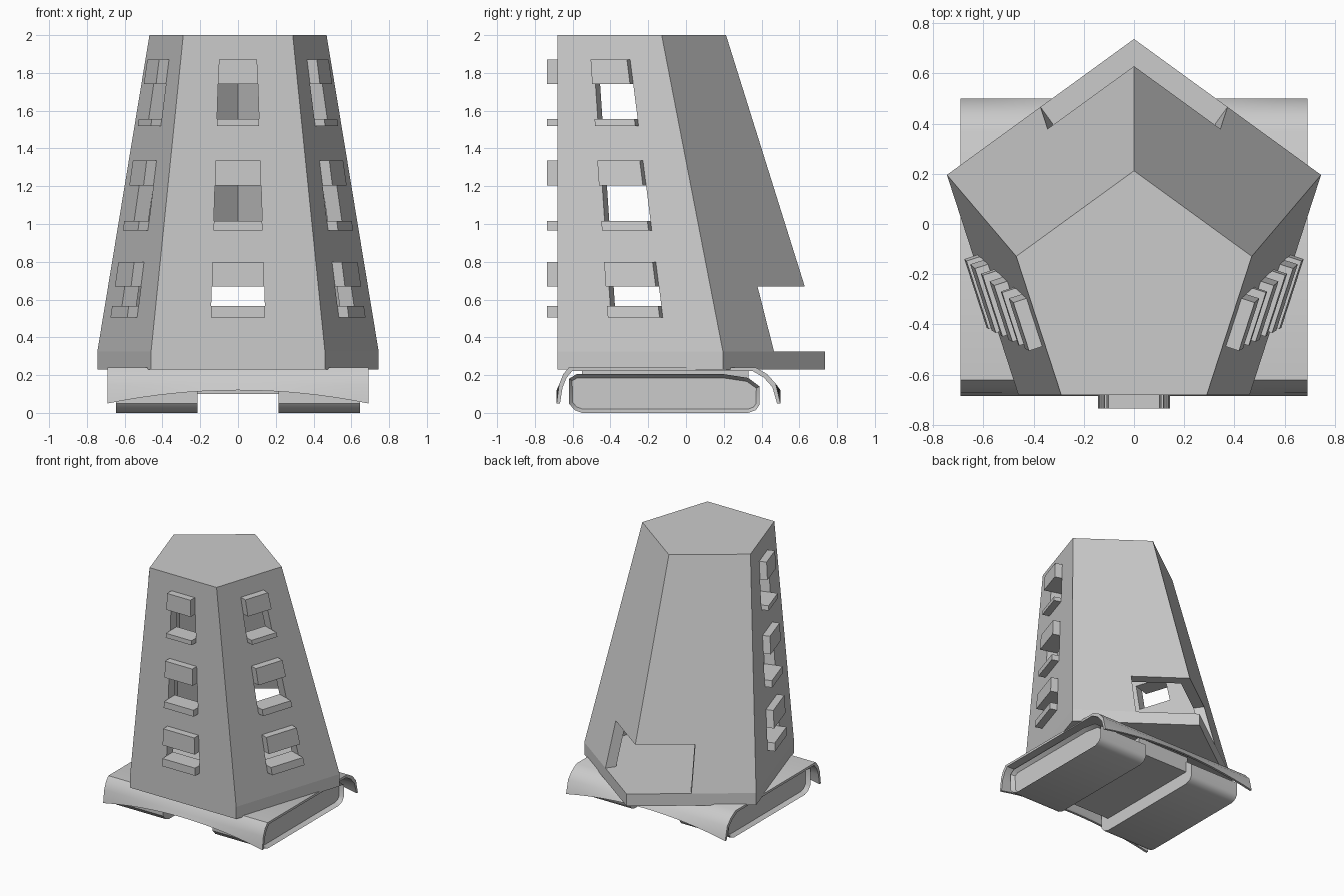
import bpy, bmesh
from math import cos, sin, radians

if "Cube" in bpy.data.objects:
    bpy.data.objects.remove(bpy.data.objects["Cube"])

Z0, Z1, Z2 = 0.23, 0.325, 2.0
C36 = cos(radians(36))


def loft(name, rings):
    """Closed solid through a sequence of equal-length rings."""
    bm = bmesh.new()
    rows = [[bm.verts.new(p) for p in r] for r in rings]
    n = len(rows[0])
    for a, b in zip(rows, rows[1:]):
        for i in range(n):
            j = (i + 1) % n
            bm.faces.new((a[i], a[j], b[j], b[i]))
    bm.faces.new(rows[0][::-1])
    bm.faces.new(rows[-1])
    bmesh.ops.recalc_face_normals(bm, faces=bm.faces)
    me = bpy.data.meshes.new(name)
    bm.to_mesh(me)
    bm.free()
    ob = bpy.data.objects.new(name, me)
    bpy.context.collection.objects.link(ob)
    return ob


def activate(ob):
    bpy.ops.object.select_all(action='DESELECT')
    ob.select_set(True)
    bpy.context.view_layer.objects.active = ob


def smooth(ob, angle=30):
    activate(ob)
    bpy.ops.object.shade_smooth_by_angle(angle=radians(angle))


def cut(ob, cutter):
    cutter.hide_render = True
    m = ob.modifiers.new("cut", 'BOOLEAN')
    m.operation, m.solver, m.object = 'DIFFERENCE', 'EXACT', cutter
    activate(ob)
    bpy.ops.object.modifier_apply(modifier=m.name)
    bpy.data.objects.remove(cutter)


# Pentagon cross-section: shrinks upward while the front wall stays vertical
def radius(z):
    return 0.783 - 0.29 * max(0, z - Z1) / (Z2 - Z1)


def centre_y(z):
    return -0.68 + radius(z) * C36


def pentagon(z, inset=0.0):
    r = radius(z) - inset / C36
    return [(r * cos(radians(90 + 72 * i)), centre_y(z) + r * sin(radians(90 + 72 * i)), z)
            for i in range(5)]


def on_face(angle, u, d, z):
    """Point on a wall: u along it, d outwards."""
    c, s = cos(radians(angle)), sin(radians(angle))
    a = radius(z) * C36 + d
    return (a * c - u * s, centre_y(z) + a * s + u * c, z)


def wall_box(name, angle, z0, z1, d0, d1):
    rings = []
    for z in (z0, z1):
        w = 0.16 - 0.0315 * z
        rings.append([on_face(angle, u, d, z)
                      for u, d in ((-w, d0), (w, d0), (w, d1), (-w, d1))])
    return loft(name, rings)


# Hollow tower
tower = loft("tower", [pentagon(z) for z in (Z0, Z1, Z2)])
cut(tower, loft("cavity_cutter", [pentagon(z, 0.08) for z in (Z1, 1.92)]))


# Rear doorway: removes half of each back wall around the rear corner
def door_ring(z):
    out, inn = on_face(54, 0, 0.1, z), on_face(54, 0, -0.1, z)
    tip = (0, centre_y(z) + radius(z) + 0.2, z)
    return [out, tip, (-out[0], out[1], z), (-inn[0], inn[1], z), inn]


cut(tower, loft("door_cutter", [door_ring(Z1), door_ring(0.67)]))

# Windows with hoods and sills on the three front walls
levels = [(0.505, 0.565, 0.67, 0.80), (0.965, 1.015, 1.205, 1.335), (1.52, 1.555, 1.74, 1.87)]
for side, angle in (("left", -162), ("front", -90), ("right", -18)):
    for i, (s0, s1, h0, h1) in enumerate(levels):
        cut(tower, wall_box("window_cutter", angle, s1, h0, -0.15, 0.1))
        wall_box(f"window_sill_{side}_{i}", angle, s0, s1, -0.01, 0.055)
        wall_box(f"window_hood_{side}_{i}", angle, h0, h1, -0.01, 0.055)


# Fender plate, with end flaps that droop towards the outer corners
def fender_ring(x):
    e = 0.12 - 0.07 * (x / 0.69) ** 2
    top = [(-0.685, e), (-0.672, 0.15), (-0.65, 0.205), (-0.62, 0.24),
           (0.37, 0.24), (0.43, 0.205), (0.475, 0.155), (0.5, e)]
    t = 0.018
    under = [(y + (t if y < 0 else -t), z if z == e else z - t) for y, z in top]
    return [(x, y, z) for y, z in top + under[::-1]]


smooth(loft("fender", [fender_ring(-0.69 + 1.38 * i / 16) for i in range(17)]), 40)

# Tracks with recessed side panels
profile = [(-0.62, 0.05), (-0.59, 0.015), (-0.55, 0.0), (0.33, 0.0), (0.37, 0.015),
           (0.39, 0.045), (0.39, 0.14), (0.33, 0.185), (0.2, 0.205), (-0.58, 0.205), (-0.62, 0.18)]
for side, s in (("left", -1), ("right", 1)):
    track = loft(f"track_{side}", [[(s * x, y, z) for y, z in profile] for x in (0.215, 0.645)])
    bm = bmesh.new()
    bm.from_mesh(track.data)
    caps = [f for f in bm.faces if f.normal.x * s > 0.9]
    bmesh.ops.inset_region(bm, faces=caps, thickness=0.02, depth=0)
    bmesh.ops.translate(bm, verts=list({v for f in caps for v in f.verts}), vec=(-s * 0.03, 0, 0))
    bm.to_mesh(track.data)
    bm.free()
    smooth(track, 40)

# Hull joining the tracks
loft("hull", [[(x, y, z) for x, y in ((-0.23, -0.55), (0.23, -0.55), (0.23, 0.33), (-0.23, 0.33))]
              for z in (0.1, 0.23)])
